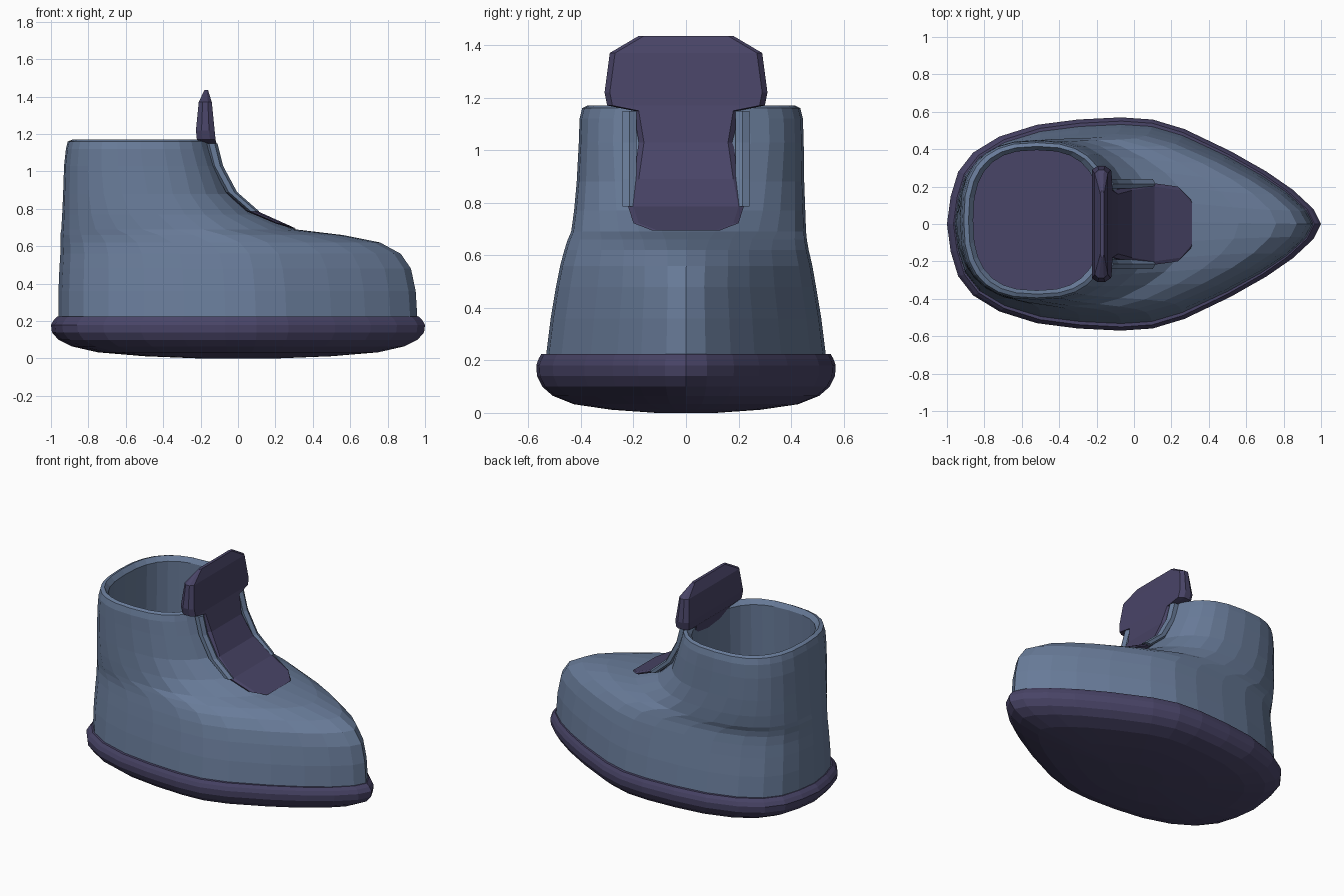
import bpy, bmesh, math
from mathutils import Vector

if "Cube" in bpy.data.objects:
    bpy.data.objects.remove(bpy.data.objects["Cube"])


def material(name, colour):
    mat = bpy.data.materials.new(name)
    mat.use_nodes = True
    mat.diffuse_color = (*colour, 1)
    mat.node_tree.nodes["Principled BSDF"].inputs["Base Color"].default_value = (*colour, 1)
    return mat


BLUE = material("slate blue", (0.14, 0.2, 0.32))
PURPLE = material("dark purple", (0.066, 0.058, 0.135))

# Half outline of the footprint, heel to pointed toe, as fractions of its half sizes
FOOT = [(-1, 0), (-.98, .26), (-.94, .49), (-.86, .67), (-.72, .82), (-.52, .93),
        (-.3, .98), (-.07, 1), (.1, .98), (.27, .89), (.52, .68), (.71, .49),
        (.85, .32), (.96, .14), (1, 0)]


def rounded(t):
    """Point on half of a rounded square, heel to toe."""
    a = math.pi * t
    power = 2 / 2.6
    c, s = math.cos(a), max(math.sin(a), 0)
    return -math.copysign(abs(c) ** power, c), s ** power


def ring(z, heel, toe, width, roundness):
    """Closed horizontal loop, blended from footprint to rounded square."""
    middle, half = (heel + toe) / 2, (toe - heel) / 2
    side = []
    for i, (u, v) in enumerate(FOOT):
        p = Vector((u, v)).lerp(Vector(rounded(i / (len(FOOT) - 1))), roundness)
        side.append((middle + half * p.x, width * p.y))
    loop = side + [(x, -y) for x, y in side[-2:0:-1]]
    return [(x, y + 0.02 * roundness, z) for x, y in loop]


def loft(name, rings, mat, cap_start=True, cap_end=True):
    """Skin a row of closed loops."""
    bm = bmesh.new()
    loops = [[bm.verts.new(p) for p in r] for r in rings]
    n = len(loops[0])
    for a, b in zip(loops, loops[1:]):
        for i in range(n):
            j = (i + 1) % n
            bm.faces.new((a[i], a[j], b[j], b[i]))
    if cap_start:
        bm.faces.new(loops[0][::-1])
    if cap_end:
        bm.faces.new(loops[-1])
    bmesh.ops.recalc_face_normals(bm, faces=bm.faces)
    mesh = bpy.data.meshes.new(name)
    bm.to_mesh(mesh)
    bm.free()
    mesh.materials.append(mat)
    obj = bpy.data.objects.new(name, mesh)
    bpy.context.collection.objects.link(obj)
    return obj


# Sole: shallow bowl with a rolled rim; its top is the floor inside the boot
SOLE = [(0, .2), (.012, .5), (.033, .75), (.065, .89), (.1, .96), (.14, .995),
        (.18, 1), (.205, .985), (.225, .965)]
loft("sole", [ring(z, -s, s, .57 * s, 0) for z, s in SOLE], PURPLE)

# Upper: outside wall, rolled collar, then the inside wall down to the floor
UPPER = [(.2, -.96, .96, .535, 0), (.36, -.96, .95, .515, 0),
         (.48, -.955, .925, .495, 0), (.56, -.95, .87, .48, .05),
         (.62, -.95, .76, .465, .1), (.66, -.95, .56, .455, .25),
         (.69, -.945, .31, .447, .5), (.77, -.94, .11, .44, .7),
         (.88, -.935, -.02, .433, .85), (1.03, -.93, -.09, .428, 1),
         (1.12, -.92, -.12, .425, 1), (1.16, -.91, -.13, .415, 1),
         (1.17, -.885, -.15, .395, 1), (1.14, -.86, -.18, .375, 1),
         (.7, -.87, -.18, .38, 1), (.22, -.87, -.18, .38, 1)]
loft("upper", [ring(*r) for r in UPPER], BLUE, False, False)

# Tongue: (front x, z, half width, thickness) sections from the vamp to the tip
TONGUE = [(.31, .695, .13, .02), (.25, .722, .2, .05), (.11, .785, .22, .06),
          (-.01, .89, .2, .06), (-.085, 1.03, .18, .08), (-.115, 1.15, .2, .09),
          (-.12, 1.17, .3, .1), (-.125, 1.22, .31, .1), (-.14, 1.37, .29, .07),
          (-.16, 1.435, .18, .02)]


def tongue_section(x, z, w, t):
    edge = w - 0.02
    return [(x, -edge, z), (x, edge, z), (x - t * .3, w, z), (x - t * .7, w, z),
            (x - t, edge, z), (x - t, -edge, z), (x - t * .7, -w, z), (x - t * .3, -w, z)]


loft("tongue", [tongue_section(*s) for s in TONGUE], PURPLE)

# Lips: raised edges of the upper on both sides of the tongue
for side, label in ((1, "left"), (-1, "right")):
    sections = []
    for x, z, w, t in TONGUE[2:6]:
        y = side * 0.215
        sections.append([(x - .025 + .03 * math.cos(a * math.pi / 3),
                          y + .03 * math.sin(a * math.pi / 3), z) for a in range(6)])
    loft("lip_" + label, sections, BLUE)
